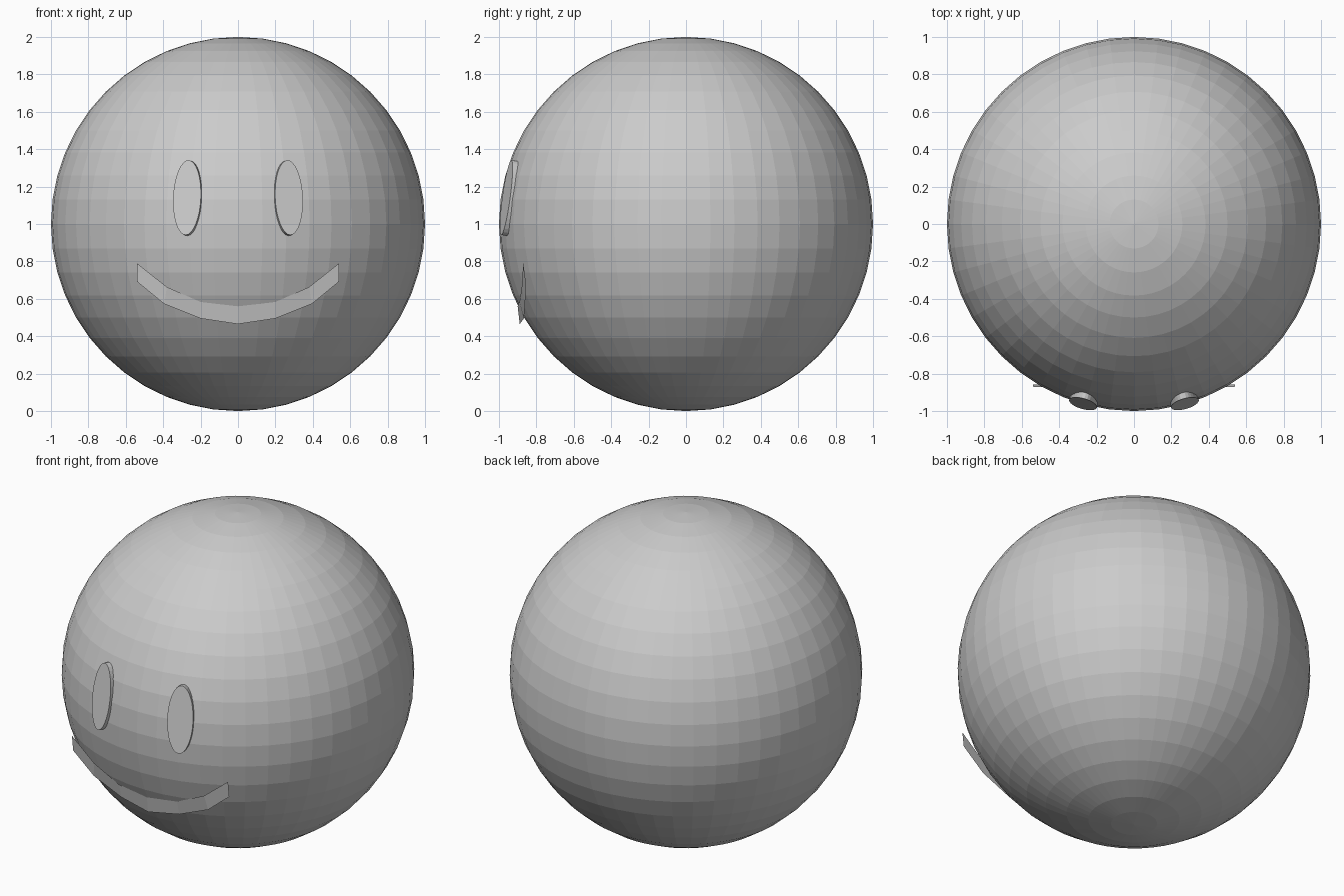
import bpy, math
from mathutils import Vector, Matrix

if "Cube" in bpy.data.objects:
    bpy.data.objects.remove(bpy.data.objects["Cube"])

# Head: flat-faced ball
bpy.ops.mesh.primitive_uv_sphere_add(segments=48, ring_count=24, radius=1, location=(0, 0, 1))
bpy.context.object.name = "head"


# Eyes: thin oval discs lying on the ball, facing outward
def eye(name, side):
    bpy.ops.mesh.primitive_cylinder_add(vertices=32, radius=1, depth=1)
    ob = bpy.context.object
    ob.name = name
    normal = Vector((side * 0.27, -0.952, 0.14)).normalized()
    ob.scale = (0.077, 0.202, 0.04)
    ob.rotation_euler = (math.radians(82), 0, side * math.radians(16))
    ob.location = Vector((0, 0, 1)) + normal * 0.989


eye("left_eye", -1)
eye("right_eye", 1)

# Mouth: bent ribbon, half profile mirrored about x = 0 (upper, lower point pairs)
half = [((0, -0.900, 0.56), (0, -0.889, 0.465)),
        ((0.20, -0.890, 0.583), (0.20, -0.867, 0.495)),
        ((0.38, -0.878, 0.663), (0.395, -0.860, 0.573)),
        ((0.54, -0.870, 0.79), (0.54, -0.857, 0.692))]
pairs = [tuple((-x, y, z) for x, y, z in p) for p in reversed(half[1:])] + half
verts = [v for p in pairs for v in p]
faces = [(2 * i, 2 * i + 1, 2 * i + 3, 2 * i + 2) for i in range(len(pairs) - 1)]
mesh = bpy.data.meshes.new("mouth")
mesh.from_pydata(verts, [], faces)
mouth = bpy.data.objects.new("mouth", mesh)
bpy.context.collection.objects.link(mouth)
